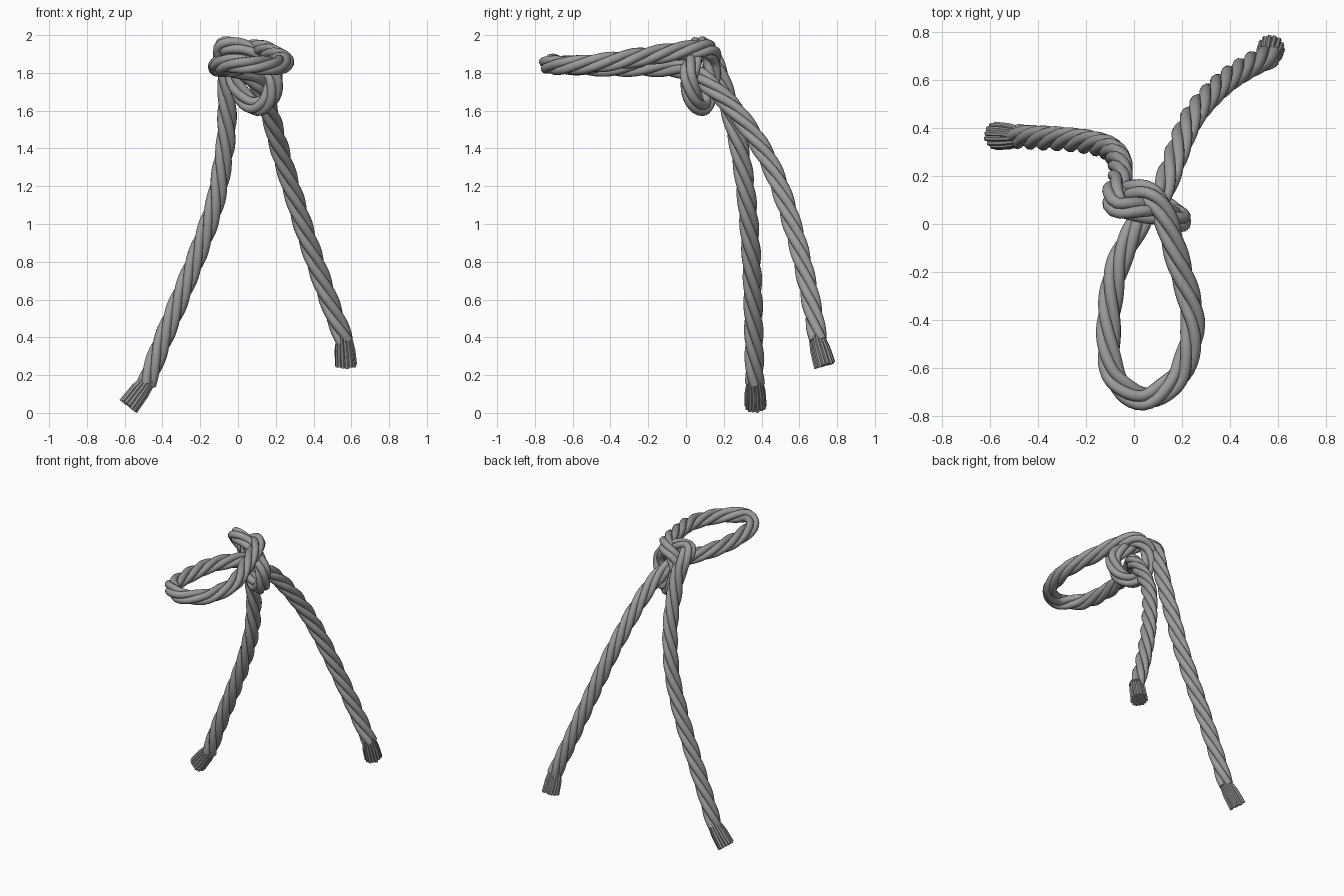
import bpy, bmesh, math, random
from mathutils import Vector

if "Cube" in bpy.data.objects:
    bpy.data.objects.remove(bpy.data.objects["Cube"])

random.seed(3)

# Dark grey rope colour
GREY = bpy.data.materials.new("rope_grey")
GREY.diffuse_color = (0.33, 0.33, 0.33, 1)
GREY.use_nodes = True
GREY.node_tree.nodes["Principled BSDF"].inputs["Base Color"].default_value = GREY.diffuse_color

# Rope centre line: right leg, loop, knot, left leg
PATH = [(0.565, 0.70, 0.38), (0.48, 0.66, 0.60), (0.375, 0.59, 0.90), (0.28, 0.495, 1.20),
        (0.22, 0.40, 1.40), (0.165, 0.26, 1.60), (0.115, 0.13, 1.73), (0.03, 0.02, 1.81),
        (-0.07, -0.18, 1.83), (-0.105, -0.40, 1.83), (-0.095, -0.60, 1.84), (-0.04, -0.69, 1.85),
        (0.04, -0.73, 1.845), (0.13, -0.69, 1.84), (0.205, -0.60, 1.84), (0.245, -0.40, 1.86),
        (0.18, -0.14, 1.90), (0.12, 0.05, 1.925), (0.06, 0.125, 1.92), (-0.01, 0.135, 1.86),
        (-0.005, 0.125, 1.73), (0.08, 0.09, 1.625), (0.165, 0.04, 1.66), (0.19, 0.015, 1.78),
        (0.13, 0.035, 1.855), (0.02, 0.06, 1.93), (-0.07, 0.075, 1.945), (-0.085, 0.125, 1.90),
        (-0.06, 0.18, 1.78), (-0.06, 0.26, 1.50), (-0.085, 0.30, 1.30), (-0.125, 0.325, 1.10),
        (-0.21, 0.345, 0.85), (-0.31, 0.355, 0.60), (-0.40, 0.36, 0.38), (-0.485, 0.365, 0.155)]
STRANDS, OFFSET, RADIUS, PITCH = 4, 0.028, 0.0245, 0.6


def smooth_path(points, steps):
    """Catmull-Rom curve through the points"""
    p = [Vector(v) for v in points]
    p = [2 * p[0] - p[1]] + p + [2 * p[-1] - p[-2]]
    out = []
    for i in range(1, len(p) - 2):
        a, b, c, d = p[i - 1:i + 3]
        n = max(2, round((c - b).length / steps))
        for k in range(n):
            t = k / n
            out.append(0.5 * (2 * b + (c - a) * t + (2 * a - 5 * b + 4 * c - d) * t * t
                              + (3 * b - a - 3 * c + d) * t ** 3))
    return out + [p[-2]]


def frames(pts):
    """Twist-free tangent, normal and side vectors along a path"""
    res, n = [], None
    for i, p in enumerate(pts):
        t = (pts[min(i + 1, len(pts) - 1)] - pts[max(i - 1, 0)]).normalized()
        if n is None:
            n = t.orthogonal()
        n = (n - t * n.dot(t)).normalized()
        res.append((p, t, n, t.cross(n)))
    return res


def tube(bm, pts, radii, sides):
    rings = []
    for (p, t, n, b), r in zip(frames(pts), radii):
        rings.append([bm.verts.new(p + r * (n * math.cos(a) + b * math.sin(a)))
                      for a in (2 * math.pi * k / sides for k in range(sides))])
    for lo, hi in zip(rings, rings[1:]):
        for k in range(sides):
            j = (k + 1) % sides
            bm.faces.new((lo[k], lo[j], hi[j], hi[k]))
    bm.faces.new(rings[0][::-1])
    bm.faces.new(rings[-1])


def finish(bm, name):
    me = bpy.data.meshes.new(name)
    bm.to_mesh(me)
    bm.free()
    me.materials.append(GREY)
    ob = bpy.data.objects.new(name, me)
    bpy.context.collection.objects.link(ob)
    bpy.context.view_layer.objects.active = ob
    ob.select_set(True)
    bpy.ops.object.shade_smooth_by_angle(angle=math.radians(50))
    ob.select_set(False)


# Twisted strands of the knotted rope
centre = smooth_path(PATH, 0.022)
fr = frames(centre)
length = [0.0]
for a, b in zip(centre, centre[1:]):
    length.append(length[-1] + (b - a).length)
bm = bmesh.new()
for s in range(STRANDS):
    pts = []
    for (p, t, n, b), l in zip(fr, length):
        ang = -2 * math.pi * l / PITCH + 2 * math.pi * s / STRANDS
        pts.append(p + OFFSET * (n * math.cos(ang) + b * math.sin(ang)))
    tube(bm, pts, [RADIUS] * len(pts), 10)
finish(bm, "knotted_rope")


# Frayed ends: bundles of thin fibres that flare a little
def frayed_end(name, start, tip):
    start, tip = Vector(start), Vector(tip)
    axis = (tip - start).normalized()
    n = axis.orthogonal().normalized()
    b = axis.cross(n)
    bm = bmesh.new()
    for count, r in ((14, 0.046), (8, 0.028), (3, 0.011)):
        for k in range(count):
            a = 2 * math.pi * k / count
            d = n * math.cos(a) + b * math.sin(a)
            end = tip + d * r * 1.04 + axis * random.uniform(-0.006, 0.004)
            mid = start.lerp(tip, 0.4) + d * r * 0.95
            tube(bm, [start - axis * 0.02 + d * r * 0.7, mid, end],
                 [0.009, 0.0115, 0.0115], 6)
    finish(bm, name)


frayed_end("right_frayed_end", (0.562, 0.695, 0.39), (0.572, 0.735, 0.25))
frayed_end("left_frayed_end", (-0.482, 0.365, 0.165), (-0.58, 0.368, 0.036))
